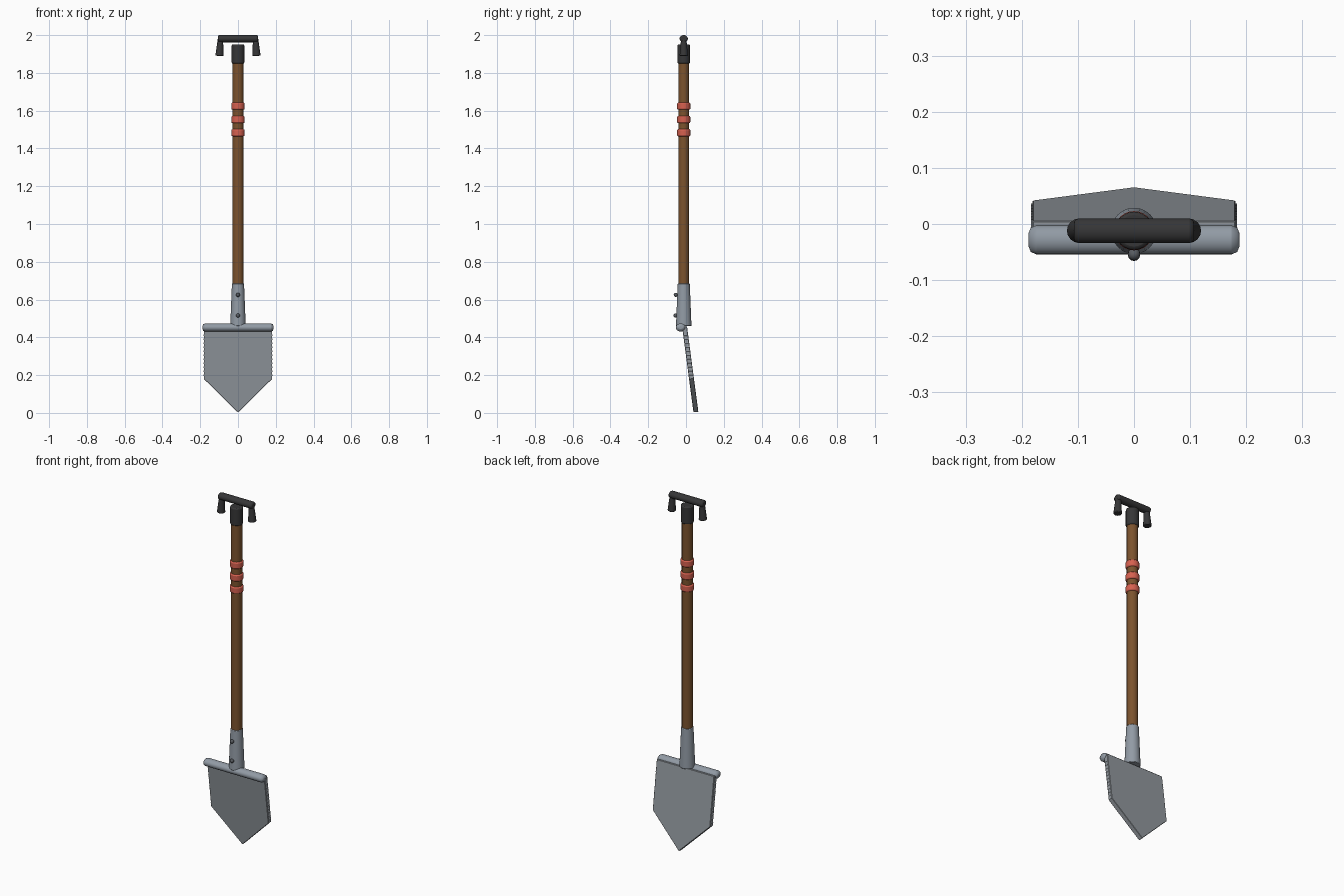
import bpy, bmesh, math
from mathutils import Matrix, Vector

if "Cube" in bpy.data.objects:
    bpy.data.objects.remove(bpy.data.objects["Cube"])

AXIS_Y = -0.012  # centre line of the handle


def srgb(*c):
    return [((v / 255 + 0.055) / 1.055) ** 2.4 if v > 10 else v / 3295 for v in c] + [1]


def material(name, *c):
    m = bpy.data.materials.new(name)
    m.diffuse_color = srgb(*c)
    m.use_nodes = True
    m.node_tree.nodes["Principled BSDF"].inputs["Base Color"].default_value = m.diffuse_color
    return m


STEEL = material("blade steel", 147, 153, 159)
SOCKET = material("socket steel", 146, 155, 165)
RIVET = material("rivet grey", 88, 92, 97)
WOOD = material("brown wood", 124, 83, 46)
RED = material("red wrap", 214, 97, 80)
BLACK = material("black rubber", 54, 54, 55)


def finish(bm, name, mat, bevel=0, smooth=True, segments=2):
    bmesh.ops.recalc_face_normals(bm, faces=bm.faces)
    me = bpy.data.meshes.new(name)
    bm.to_mesh(me)
    bm.free()
    ob = bpy.data.objects.new(name, me)
    bpy.context.collection.objects.link(ob)
    me.materials.append(mat)
    if bevel:
        b = ob.modifiers.new("bevel", "BEVEL")
        b.width, b.segments, b.limit_method = bevel, segments, "ANGLE"
        b.angle_limit = math.radians(50)
    if smooth:
        bpy.ops.object.select_all(action="DESELECT")
        ob.select_set(True)
        bpy.context.view_layer.objects.active = ob
        bpy.ops.object.shade_smooth_by_angle(angle=math.radians(40))
    return ob


def rod(name, mat, start, end, r1, r2=None, squash=1, bevel=0, sides=24):
    """Tapered rod between two points; squash flattens it in height."""
    a, b = Vector(start), Vector(end)
    bm = bmesh.new()
    bmesh.ops.create_cone(bm, cap_ends=True, segments=sides, radius1=r1,
                          radius2=r1 if r2 is None else r2, depth=(b - a).length)
    rot = (b - a).to_track_quat("Z", "Y").to_matrix().to_4x4()
    m = Matrix.Translation((a + b) / 2) @ Matrix.Diagonal((1, 1, squash, 1)) @ rot
    bmesh.ops.transform(bm, matrix=m, verts=bm.verts)
    return finish(bm, name, mat, bevel)


def upright(name, mat, z0, z1, r1, r2=None, x=0, bevel=0):
    return rod(name, mat, (x, AXIS_Y, z0), (x, AXIS_Y, z1), r1, r2, 1, bevel)


# Shaft, socket and end cap
upright("shaft", WOOD, 0.60, 1.88, 0.029)
upright("socket", SOCKET, 0.46, 0.685, 0.041, 0.032, bevel=0.003)
upright("end_cap", BLACK, 1.85, 1.95, 0.034, bevel=0.006)

# Wrapped bands on the shaft
for i, z in enumerate((1.483, 1.553, 1.624)):
    upright(f"grip_band_{i + 1}", RED, z - 0.019, z + 0.019, 0.035, bevel=0.006)

# Cross grip with two flared prongs
rod("grip_bar", BLACK, (-0.107, AXIS_Y, 1.981), (0.107, AXIS_Y, 1.981),
    0.022, squash=0.86, bevel=0.008)
for side, s in (("left", -1), ("right", 1)):
    rod(f"grip_prong_{side}", BLACK, (s * 0.098, AXIS_Y, 1.89),
        (s * 0.093, AXIS_Y, 1.98), 0.022, 0.014, bevel=0.003, sides=16)

# Rolled foot rest on top of the blade
rod("foot_rest", SOCKET, (-0.188, -0.028, 0.452), (0.188, -0.028, 0.452),
    0.026, squash=0.83, bevel=0.014)

# Rivets on the front of the socket
for name, z, y in (("upper_rivet", 0.625, -0.054), ("lower_rivet", 0.515, -0.055)):
    bm = bmesh.new()
    bmesh.ops.create_uvsphere(bm, u_segments=12, v_segments=8, radius=0.011,
                              matrix=Matrix.Translation((0, y, z)))
    finish(bm, name, RIVET)

# Pointed blade, leaning back toward the tip
SLOPE = 0.133


def blade_y(z):
    return 0.053 - SLOPE * z


bm = bmesh.new()
outline = [(-0.181, 0.455), (-0.181, 0.18), (0, 0.002), (0.181, 0.18), (0.181, 0.455)]
front = [bm.verts.new((x, blade_y(z) - 0.013, z)) for x, z in outline]
back = [bm.verts.new((x, blade_y(z) + 0.013, z + 0.002)) for x, z in outline]
bm.faces.new(front)
bm.faces.new(back[::-1])
for i in range(5):
    j = (i + 1) % 5
    bm.faces.new((front[i], front[j], back[j], back[i]))
finish(bm, "blade", STEEL, bevel=0.002, smooth=False, segments=1)

# Fine saw teeth along both straight blade edges
for side, s in (("left", -1), ("right", 1)):
    bm = bmesh.new()
    for k in range(11):
        z = 0.20 + k * 0.021
        pts = [(0.178, z - 0.0095), (0.1835, z), (0.178, z + 0.0095)]
        a, b = [[bm.verts.new((s * x, blade_y(q) + d, q)) for x, q in pts]
                for d in (-0.010, 0.010)]
        bm.faces.new(a)
        bm.faces.new(b[::-1])
        for i in range(3):
            j = (i + 1) % 3
            bm.faces.new((a[i], a[j], b[j], b[i]))
    finish(bm, f"saw_teeth_{side}", STEEL, smooth=False)
